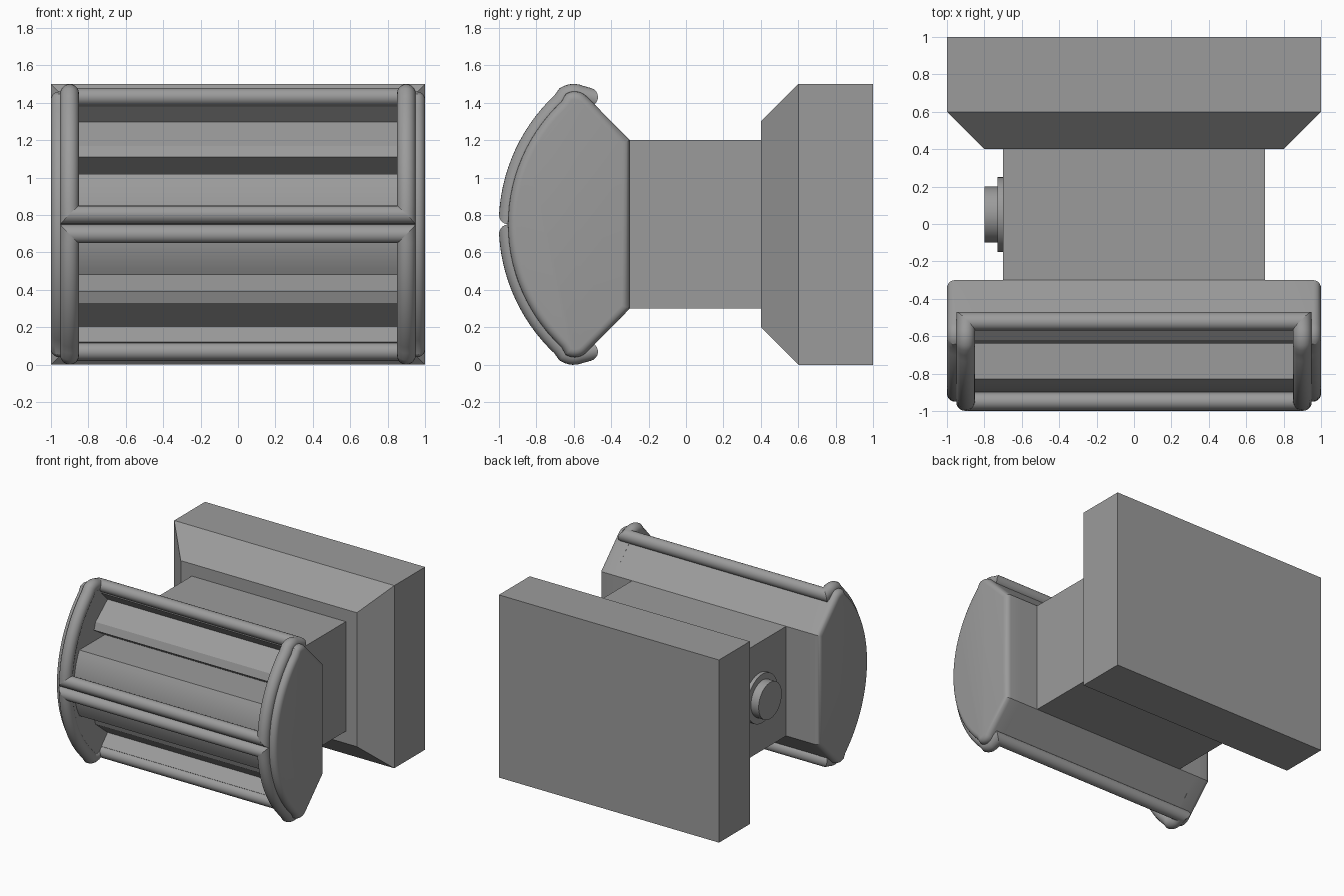
import bpy, bmesh, math
from mathutils import Vector

if "Cube" in bpy.data.objects:
    bpy.data.objects.remove(bpy.data.objects["Cube"])

grey = bpy.data.materials.new("grey")
grey.diffuse_color = (0.33, 0.33, 0.33, 1)
grey.use_nodes = True
grey.node_tree.nodes["Principled BSDF"].inputs["Base Color"].default_value = grey.diffuse_color
MID = 0.75
X = Vector((1, 0, 0))


def finish(ob, smooth=False):
    ob.data.materials.append(grey)
    if smooth:
        bpy.ops.object.select_all(action='DESELECT')
        ob.select_set(True)
        bpy.context.view_layer.objects.active = ob
        bpy.ops.object.shade_smooth_by_angle(angle=math.radians(30))
    return ob


def from_bmesh(name, bm, smooth=False):
    bmesh.ops.recalc_face_normals(bm, faces=bm.faces)
    me = bpy.data.meshes.new(name)
    bm.to_mesh(me)
    bm.free()
    ob = bpy.data.objects.new(name, me)
    bpy.context.collection.objects.link(ob)
    return finish(ob, smooth)


def prism(name, profile, x0, x1, round_end=0, smooth=False):
    """Extrude a (y, z) profile from x0 to x1, optionally rounding the x1 end."""
    bm = bmesh.new()
    f = bm.faces.new([bm.verts.new((x0, y, z)) for y, z in profile])
    ext = bmesh.ops.extrude_face_region(bm, geom=[f])['geom']
    vs = [v for v in ext if isinstance(v, bmesh.types.BMVert)]
    bmesh.ops.translate(bm, verts=vs, vec=(x1 - x0, 0, 0))
    if not round_end:
        bm.faces.new([v for v in f.verts]) if not f.is_valid else None
    else:
        cap = [g for g in ext if isinstance(g, bmesh.types.BMFace)][0]
        bmesh.ops.bevel(bm, geom=list(cap.edges), offset=round_end, segments=5,
                        profile=0.5, affect='EDGES', clamp_overlap=True)
    return from_bmesh(name, bm, smooth)


def tube(bm, points, start, end, r=0.05, n=20):
    """Sweep a circle along points, cutting both ends along mitre planes."""
    dirs = [(b - a).normalized() for a, b in zip(points, points[1:])]
    rings = []
    for i, p in enumerate(points):
        d = dirs[min(i, len(dirs) - 1)]
        m = start if i == 0 else end if i == len(points) - 1 else d + dirs[i - 1]
        u = X if abs(d.x) < 0.5 else Vector((0, 1, 0))
        v = d.cross(u)
        ring = []
        for k in range(n):
            a = 2 * math.pi * k / n
            o = r * (math.cos(a) * u + math.sin(a) * v)
            ring.append(bm.verts.new(p + o - d * (o.dot(m) / d.dot(m))))
        rings.append(ring)
    for a, b in zip(rings, rings[1:]):
        for k in range(n):
            j = (k + 1) % n
            bm.faces.new((a[k], a[j], b[j], b[k]))


def flip(points):
    """Mirror (y, z) points about the middle height, in reverse order."""
    return [(y, 2 * MID - z) for y, z in reversed(points)]


def arc(yc, zc, r, a0, a1, n):
    return [(yc + r * math.cos(math.radians(a0 + (a1 - a0) * i / n)),
             zc + r * math.sin(math.radians(a0 + (a1 - a0) * i / n))) for i in range(n + 1)]


# Mounting plate with a chamfered front
bm = bmesh.new()
rings = []
for y, w, h in ((0.4, 0.8, 0.55), (0.6, 1, 0.75), (1, 1, 0.75)):
    rings.append([bm.verts.new((sx * w, y, MID + sz * h))
                  for sx, sz in ((-1, -1), (1, -1), (1, 1), (-1, 1))])
for a, b in zip(rings, rings[1:]):
    for i in range(4):
        j = (i + 1) % 4
        bm.faces.new((a[i], a[j], b[j], b[i]))
bm.faces.new(rings[0])
bm.faces.new(rings[-1])
from_bmesh("mounting_plate", bm)

# Neck block
prism("neck", [(-0.3, 0.3), (0.4, 0.3), (0.4, 1.2), (-0.3, 1.2)], -0.7, 0.7)

# Round knob on the left of the neck
for name, r, x0, x1 in (("knob_collar", 0.2, -0.73, -0.69), ("knob", 0.15, -0.8, -0.7)):
    bpy.ops.mesh.primitive_cylinder_add(vertices=48, radius=r, depth=x1 - x0,
                                        location=((x0 + x1) / 2, 0.05, MID),
                                        rotation=(0, math.pi / 2, 0))
    bpy.context.object.name = name
    finish(bpy.context.object, True)

# Head end panels: curved front, rounded tips, straight back
front = arc(-0.052, MID, 0.898, 180, 133, 14)
tip = arc(-0.595, 1.37, 0.09, 133, 45, 8)
upper = front + tip[1:] + [(-0.3, 1.2)]
panel = upper + flip(upper)[:-1]
for side, s in (("left", -1), ("right", 1)):
    prism("head_panel_" + side, panel, s * 0.86, s * 1.0, 0.045, True)

# Hollow head shell between the panels
shell = [(-0.51, 1.41), (-0.3, 1.2)]
inner = [(-0.35, 1.18), (-0.545, 1.38)]
prism("head_shell", shell + flip(shell) + flip(inner) + inner, -0.9, 0.9)

# Sloped jaws inside the shell, above and below the middle block
jaw = [(-0.36, 1.02), (-0.50, 1.02), (-0.64, 1.11), (-0.62, 1.17), (-0.46, 1.30), (-0.36, 1.20)]
prism("upper_jaw", jaw, -0.9, 0.9)
prism("lower_jaw", flip(jaw), -0.9, 0.9)

# Middle block with a gently bulging front
bulge = arc(-0.345, MID, 0.555, 180 - 29.1, 180 + 29.1, 14)
prism("middle_block", [(-0.31, 1.02)] + bulge + [(-0.31, 0.48)], -0.9, 0.9, 0, True)

# Tube guard frames, upper and lower, mitred at the corners
guard = (arc(-0.052, MID, 0.898, 176.8, 133, 14) + arc(-0.6, 1.37, 0.08, 122, 65, 6)
         + [(-0.52, 1.43)])
for name, pts in (("upper_guard", guard), ("lower_guard", flip(guard))):
    bm = bmesh.new()
    d0 = Vector((0, pts[1][0] - pts[0][0], pts[1][1] - pts[0][1])).normalized()
    d1 = Vector((0, pts[-1][0] - pts[-2][0], pts[-1][1] - pts[-2][1])).normalized()
    for s in (-1, 1):
        side = [Vector((s * 0.9, y, z)) for y, z in pts]
        tube(bm, side, d0 + s * X, d1 - s * X)
    for (y, z), d in ((pts[0], -d0), (pts[-1], d1)):
        tube(bm, [Vector((-0.9, y, z)), Vector((0.9, y, z))], X + d, X - d)
    bmesh.ops.remove_doubles(bm, verts=bm.verts, dist=0.0005)
    from_bmesh(name, bm, True)
